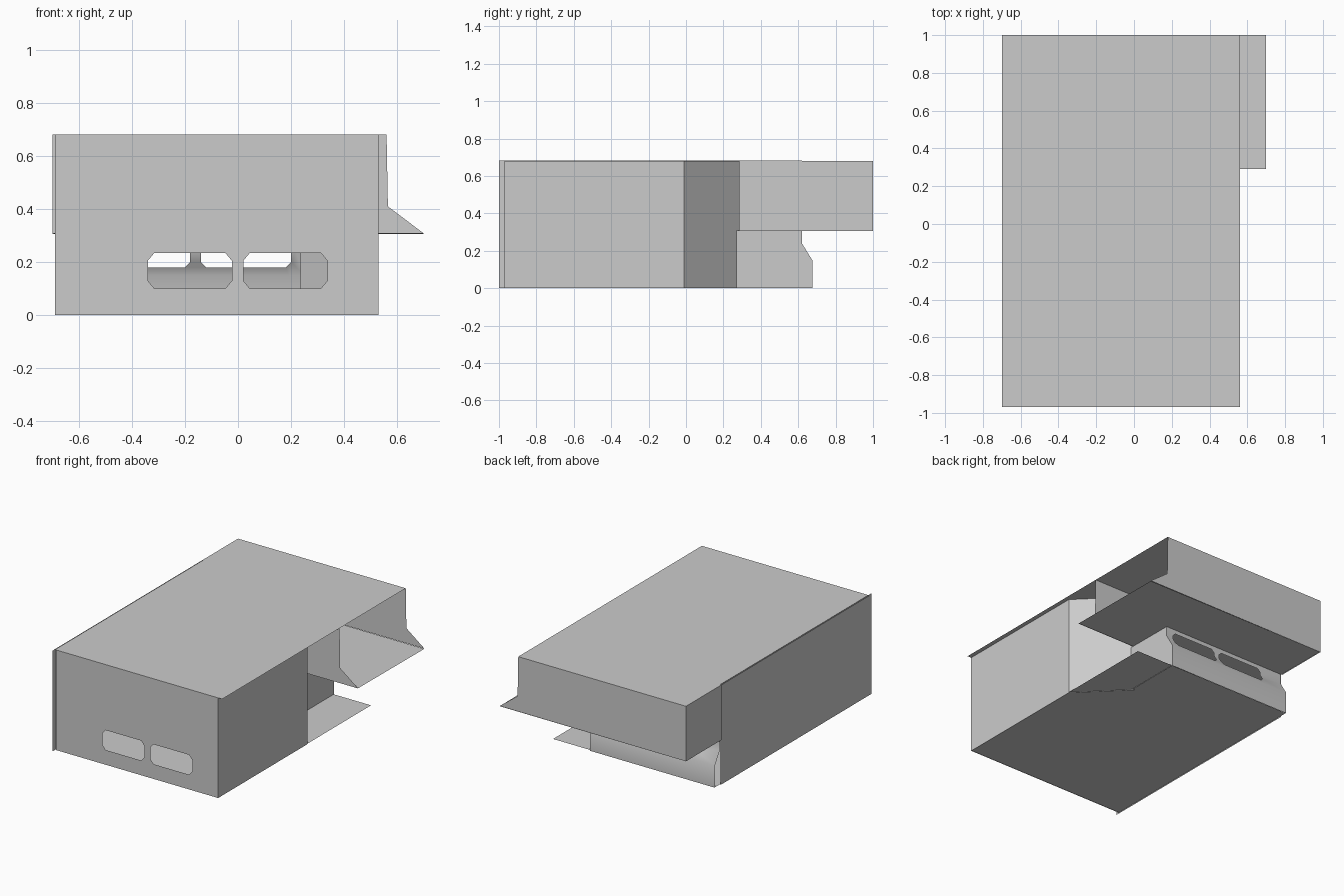
import bpy, bmesh
from mathutils import Vector

if "Cube" in bpy.data.objects:
    bpy.data.objects.remove(bpy.data.objects["Cube"])


def finish(name, bm):
    me = bpy.data.meshes.new(name)
    bm.to_mesh(me)
    bm.free()
    ob = bpy.data.objects.new(name, me)
    bpy.context.collection.objects.link(ob)
    return ob


def sheet(name, pts, normal):
    """One flat sheet from its outline, facing the given way."""
    bm = bmesh.new()
    f = bm.faces.new([bm.verts.new(p) for p in pts])
    f.normal_update()
    if f.normal.dot(Vector(normal)) < 0:
        f.normal_flip()
    return finish(name, bm)


def flat(x0, x1, y0, y1, z0, z1=None):
    z1 = z0 if z1 is None else z1
    return [(x0, y0, z0), (x1, y0, z0), (x1, y1, z1), (x0, y1, z1)]


def wall(a, b, z0, z1):
    return [(*a, z0), (*b, z0), (*b, z1), (*a, z1)]


def slot(x0, x1, z0, z1, cx, cz):
    """Slot outline with cut corners."""
    return [(x0 + cx, z0), (x1 - cx, z0), (x1, z0 + cz), (x1, z1 - cz),
            (x1 - cx, z1), (x0 + cx, z1), (x0, z1 - cz), (x0, z0 + cz)]


def slotted_panel(name, outline, slots, profile, facing):
    """Panel in x/z with holes, bent in y along a (z, y) profile."""
    bm = bmesh.new()
    for loop in [outline] + slots:
        vs = [bm.verts.new((x, 0, z)) for x, z in loop]
        for i, v in enumerate(vs):
            bm.edges.new((v, vs[i - 1]))
    bmesh.ops.triangle_fill(bm, use_beauty=True, use_dissolve=False,
                            edges=bm.edges[:], normal=(0, facing, 0))
    for z, _ in profile[1:-1]:
        bmesh.ops.bisect_plane(bm, geom=bm.verts[:] + bm.edges[:] + bm.faces[:],
                               plane_co=(0, 0, z), plane_no=(0, 0, 1))
    for v in bm.verts:
        for (za, ya), (zb, yb) in zip(profile, profile[1:]):
            if za - 1e-5 <= v.co.z <= zb + 1e-5:
                v.co.y = ya + (yb - ya) * (v.co.z - za) / (zb - za)
                break
    bm.normal_update()
    for f in bm.faces:
        if f.normal.y * facing < 0:
            f.normal_flip()
    return finish(name, bm)


TOP, MID = 0.68, 0.31

# lower housing: base, side walls and angled corner
sheet("base", flat(-0.69, 0.53, -0.97, 0.67, 0.003), (0, 0, -1))
sheet("left_wall", wall((-0.695, -1), (-0.695, 0.62), 0, 0.683), (-1, 0, 0))
sheet("right_wall", wall((0.53, -0.97), (0.53, -0.01), 0, TOP), (1, 0, 0))
sheet("angled_wall", wall((0.53, -0.01), (0.235, 0.285), 0, TOP), (1, 1, 0))

# bent rear wall profile shared with the recessed side wall
bend = [(0, 0.675), (0.15, 0.675), (0.24, 0.62), (MID, 0.62)]
sheet("recessed_side", [(0.25, 0.27, 0)] + [(0.25, y, z) for z, y in bend]
      + [(0.25, 0.27, MID)], (1, 0, 0))

# slotted front and rear panels
slotted_panel("front_panel", [(-0.69, 0), (0.53, 0), (0.53, TOP), (-0.69, TOP)],
              [slot(x, x + 0.317, 0.10, 0.235, 0.025, 0.03) for x in (-0.34, 0.02)],
              [(0, -0.97), (TOP, -0.97)], -1)
rear = slotted_panel("rear_panel", [(-0.69, 0), (0.25, 0), (0.25, MID), (-0.69, MID)],
                     [slot(x, x + 0.34, 0.18, 0.28, 0.02, 0.02) for x in (-0.52, -0.14)],
                     bend, 1)
bpy.context.view_layer.objects.active = rear
rear.select_set(True)
bpy.ops.object.shade_smooth_by_angle(angle=0.7)

# upper tray: lid, floor, end plates with a pointed lip, left side
sheet("lid", flat(-0.70, 0.56, -0.97, 1, TOP), (0, 0, 1))
sheet("tray_floor", flat(-0.695, 0.70, 0.29, 1, MID, 0.306), (0, 0, -1))
lip = [(-0.70, 0.306), (0.70, 0.308), (0.565, 0.41), (0.56, TOP), (-0.70, TOP)]
for name, y, n in (("tray_inner_plate", 0.29, -1), ("tray_back_plate", 1, 1)):
    x0 = -0.69 if n < 0 else -0.70
    sheet(name, [(max(x, x0), y, z) for x, z in lip], (0, n, 0))
sheet("tray_left_side", wall((-0.70, 0.62), (-0.70, 1), 0.306, TOP), (-1, 0, 0))
